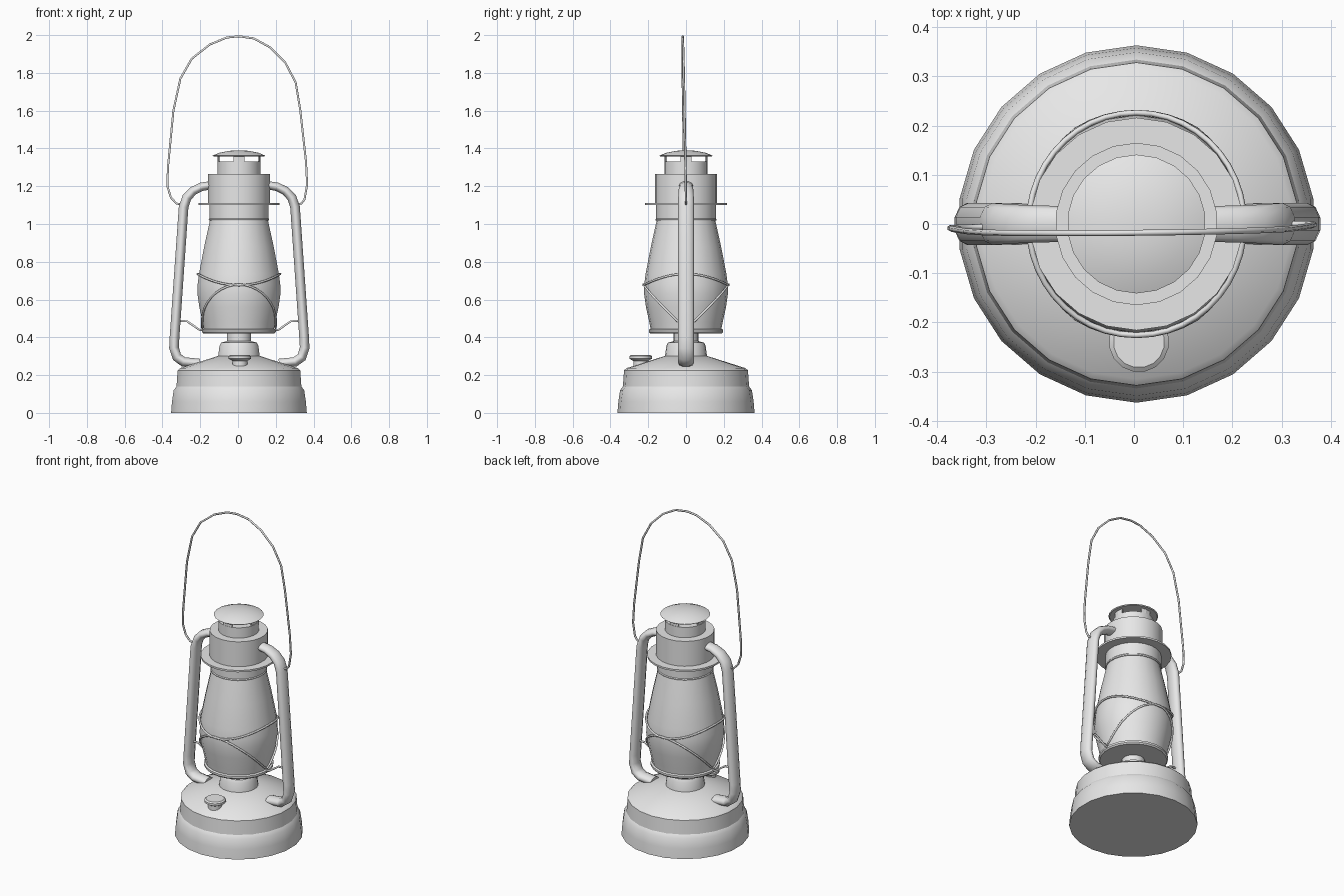
import bpy, bmesh
from math import sin, cos, pi, radians

old = bpy.data.objects.get("Cube")
if old:
    bpy.data.objects.remove(old)

CX = 0.005   # axis of the lantern body
SIDES = 22

metal = bpy.data.materials.new("plain_grey")
metal.use_nodes = True
GREY = (0.8, 0.8, 0.8, 1)
metal.diffuse_color = GREY
metal.node_tree.nodes["Principled BSDF"].inputs["Base Color"].default_value = GREY


def finish(name, data):
    ob = bpy.data.objects.new(name, data)
    bpy.context.collection.objects.link(ob)
    data.materials.append(metal)
    return ob


def lathe(name, profile, center=(CX, 0), sides=SIDES):
    """Closed solid of revolution from (radius, height) pairs, bottom to top."""
    bm = bmesh.new()
    rings = []
    for r, z in profile:
        rings.append([bm.verts.new((center[0] + r * cos(2 * pi * (i + 0.5) / sides),
                                    center[1] + r * sin(2 * pi * (i + 0.5) / sides), z))
                      for i in range(sides)])
    for a, b in zip(rings, rings[1:]):
        for i in range(sides):
            j = (i + 1) % sides
            bm.faces.new((a[i], a[j], b[j], b[i]))
    bm.faces.new(rings[0][::-1])
    bm.faces.new(rings[-1])
    me = bpy.data.meshes.new(name)
    bm.to_mesh(me)
    bm.free()
    me.shade_smooth()
    me.set_sharp_from_angle(angle=radians(32))
    return finish(name, me)


def wire(name, points, radius, closed=False, taper=None, res=2):
    """Round rod along a polyline."""
    cu = bpy.data.curves.new(name, 'CURVE')
    cu.dimensions = '3D'
    cu.bevel_depth = radius
    cu.bevel_resolution = res
    cu.use_fill_caps = True
    sp = cu.splines.new('POLY')
    sp.points.add(len(points) - 1)
    for i, p in enumerate(points):
        sp.points[i].co = (*p, 1)
        sp.points[i].radius = taper[i] if taper else 1
    sp.use_cyclic_u = closed
    return finish(name, cu)


# Fuel tank with its stepped wall and sloping top
lathe("fuel_tank", [(0.363, 0), (0.358, 0.06), (0.349, 0.12), (0.334, 0.14),
                    (0.328, 0.225), (0.315, 0.237), (0.11, 0.302)])

# Burner
lathe("burner", [(0.112, 0.295), (0.104, 0.355), (0.095, 0.372), (0.065, 0.38), (0.065, 0.425)])

# Filler cap at the front of the tank
lathe("filler_cap", [(0.04, 0.235), (0.04, 0.275), (0.061, 0.287), (0.061, 0.3), (0.052, 0.307)],
      (0.01, -0.24), 16)

# Glass globe with its seat
GLOBE = [(0.185, 0.43), (0.194, 0.48), (0.212, 0.56), (0.222, 0.63), (0.221, 0.68),
         (0.214, 0.735), (0.186, 0.88), (0.155, 1.02)]
lathe("globe", GLOBE)
lathe("globe_seat", [(0.19, 0.42), (0.197, 0.428), (0.197, 0.44), (0.188, 0.445)])

# Chimney: collar, flange, housing, vented top and domed lid
lathe("collar", [(0.16, 1.018), (0.162, 1.025), (0.158, 1.03), (0.158, 1.1)])
lathe("flange", [(0.216, 1.1), (0.216, 1.111)])
lathe("housing", [(0.165, 1.105), (0.165, 1.266)])
lathe("chimney", [(0.115, 1.26), (0.115, 1.33)])
lathe("lid", [(0.135, 1.357), (0.141, 1.362), (0.105, 1.377), (0.055, 1.387), (0.02, 1.39)])

# Four curved vent posts holding the lid
bm = bmesh.new()
for k in range(4):
    angles = [k * pi / 2 + s * 0.27 for s in (-1, 0, 1)]
    for a, b in zip(angles, angles[1:]):
        v = [bm.verts.new((CX + r * cos(t), r * sin(t), z))
             for z in (1.325, 1.362) for r, t in ((0.113, a), (0.113, b), (0.105, b), (0.105, a))]
        for i in range(4):
            j = (i + 1) % 4
            bm.faces.new((v[i], v[j], v[j + 4], v[i + 4]))
me = bpy.data.meshes.new("vent_posts")
bm.to_mesh(me)
bm.free()
finish("vent_posts", me)

# Flattened side tubes
TUBE = [(0.14, 1.207), (0.2, 1.197), (0.245, 1.175), (0.278, 1.14), (0.295, 1.09),
        (0.343, 0.40), (0.346, 0.345), (0.33, 0.295), (0.295, 0.27), (0.21, 0.262)]
TAPER = [0.85, 0.88, 0.92, 0.97, 1, 1, 1, 1, 1, 0.95]
for side, label in ((1, "left"), (-1, "right")):
    tube = wire(label + "_tube", [(0.007 + side * x, 0, z) for x, z in TUBE], 0.027, taper=TAPER, res=3)
    tube.scale.y = 1.58


# Wire guard that follows the globe
def globe_radius(z):
    for (r0, z0), (r1, z1) in zip(GLOBE, GLOBE[1:]):
        if z <= z1:
            return r0 + (r1 - r0) * (z - z0) / (z1 - z0)
    return GLOBE[-1][0]


def guard(name, height):
    points = []
    for i in range(44):
        t = 2 * pi * i / 44
        z = height(t)
        r = globe_radius(z) + 0.005
        points.append((CX + r * cos(t), r * sin(t), z))
    wire(name, points, 0.006, closed=True, res=1)


guard("upper_guard_wire", lambda t: 0.706 + 0.03 * cos(2 * t))
guard("lower_guard_wire", lambda t: 0.45 + 0.23 * abs(sin(t)) ** 1.25)
for side, label in ((1, "left"), (-1, "right")):
    wire(label + "_guard_arm", [(CX + side * x, 0, z) for x, z in
         ((0.17, 0.437), (0.21, 0.44), (0.245, 0.465), (0.275, 0.485), (0.33, 0.487))], 0.006, res=1)

# Bail handle
BAIL = [(-0.3, 1.105), (-0.325, 1.108), (-0.355, 1.14), (-0.374, 1.2), (-0.371, 1.3),
        (-0.342, 1.6), (-0.305, 1.77), (-0.245, 1.875), (-0.15, 1.95), (-0.06, 1.987),
        (0.005, 1.994), (0.085, 1.982), (0.17, 1.935), (0.25, 1.855), (0.305, 1.75),
        (0.33, 1.6), (0.36, 1.33), (0.366, 1.21), (0.352, 1.13), (0.335, 1.108), (0.31, 1.105)]
wire("bail_handle", [(x, -0.003 - 0.015 * (z - 1.1) / 0.9 + 0.01 * x, z) for x, z in BAIL], 0.006, res=1)
